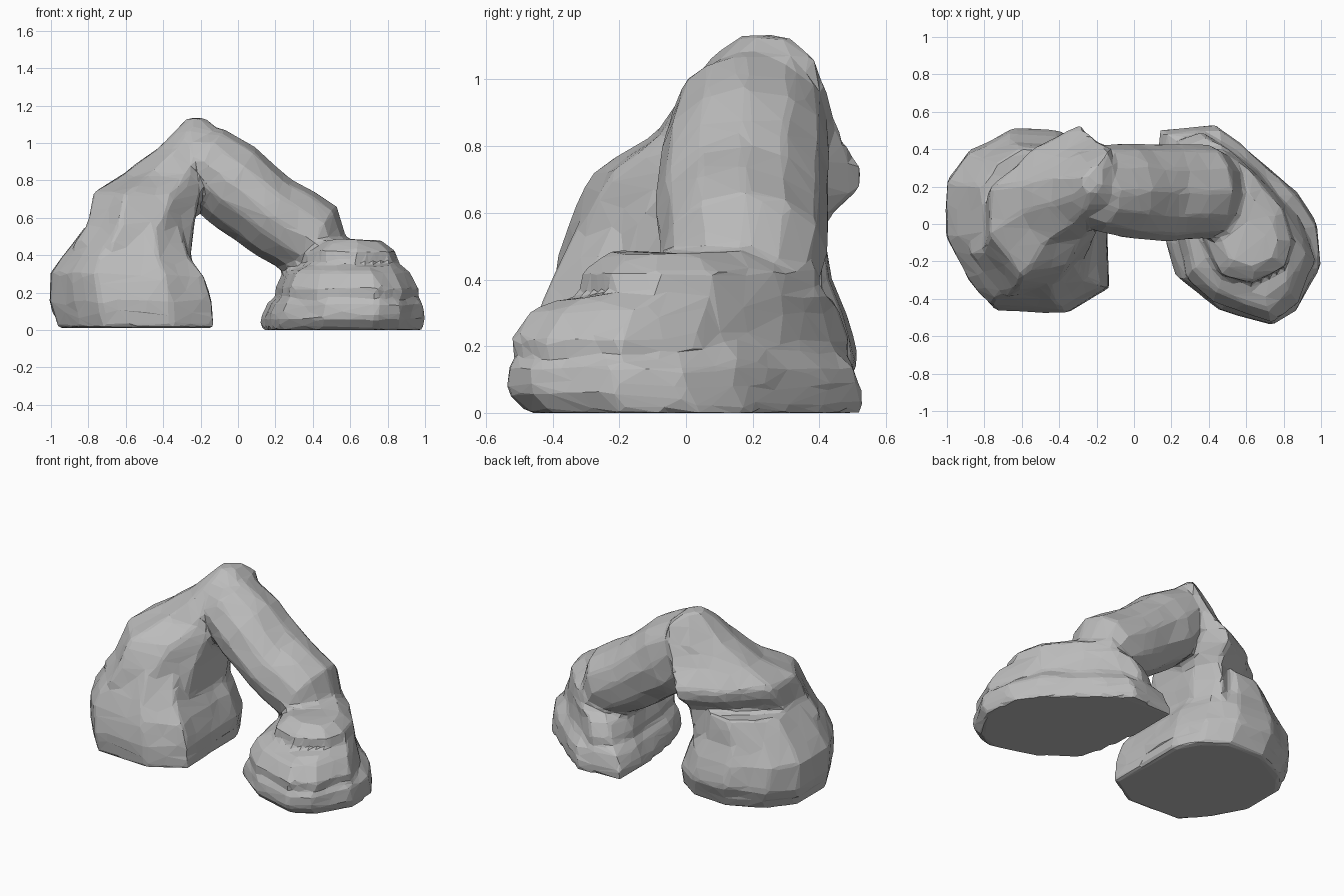
import bpy, bmesh, math
from mathutils import Vector, noise

cube = bpy.data.objects.get("Cube")
if cube:
    bpy.data.objects.remove(cube)

stone = bpy.data.materials.new("grey stone")
stone.use_nodes = True
GREY = (0.5, 0.5, 0.5, 1)
stone.diffuse_color = GREY
stone.node_tree.nodes["Principled BSDF"].inputs["Base Color"].default_value = GREY

body = bmesh.new()


def skin(rings):
    """Closed skin over a stack of rings with equal point counts."""
    loops = [[body.verts.new(p) for p in ring] for ring in rings]
    n = len(loops[0])
    for low, high in zip(loops, loops[1:]):
        for i in range(n):
            j = (i + 1) % n
            body.faces.new((low[i], low[j], high[j], high[i]))
    body.faces.new(loops[0][::-1])
    body.faces.new(loops[-1])


def loft(outline, levels):
    """Stack an outline, fitted at each level to (z, x0, x1, y0, y1)."""
    xs, ys = zip(*outline)
    rings = []
    for z, x0, x1, y0, y1 in levels:
        sx = (x1 - x0) / (max(xs) - min(xs))
        sy = (y1 - y0) / (max(ys) - min(ys))
        rings.append([(x0 + (x - min(xs)) * sx, y0 + (y - min(ys)) * sy, z)
                      for x, y in outline])
    skin(rings)


# Right foot: broad, rounded base
loft([(-.13, -.35), (-.14, -.1), (-.14, .18), (-.22, .34), (-.38, .45), (-.62, .46),
      (-.84, .36), (-.97, .2), (-.97, -.1), (-.85, -.32), (-.72, -.46), (-.35, -.48)],
     [(.01, -.96, -.13, -.47, .46), (.15, -1, -.14, -.48, .51),
      (.3, -1, -.19, -.45, .48), (.4, -.93, -.26, -.41, .44), (.56, -.81, -.31, -.32, .41)])

# Right column rising to the peak
loft([(-.25, -.1), (-.25, .32), (-.33, .5), (-.57, .36), (-.78, .15),
      (-.78, -.1), (-.62, -.33), (-.4, -.27)],
     [(.3, -.85, -.27, -.36, .42), (.46, -.87, -.25, -.39, .42),
      (.57, -.8, -.24, -.36, .43), (.66, -.78, -.22, -.32, .52),
      (.73, -.77, -.2, -.27, .53), (.83, -.61, -.15, -.11, .47),
      (.97, -.43, -.1, 0, .42), (1.07, -.33, -.1, .07, .38), (1.13, -.27, -.17, .16, .31)])

# Left foot: wide low slab, stepped body cut back at the rear, and a crown
loft([(.17, -.1), (.22, -.27), (.45, -.45), (.73, -.53), (.86, -.45), (.99, -.22),
      (.97, 0), (.87, .16), (.56, .43), (.43, .53), (.14, .5), (.12, .3)],
     [(0, .12, .99, -.48, .53), (.06, .12, 1, -.54, .53),
      (.14, .16, .99, -.54, .51), (.24, .28, .84, -.4, .4)])
loft([(.24, -.1), (.28, -.28), (.42, -.42), (.72, -.52), (.86, -.42), (.95, -.2),
      (.86, .02), (.64, .26), (.47, .4), (.36, .46), (.24, .42), (.2, .25)],
     [(.08, .2, .95, -.5, .48), (.22, .2, .97, -.53, .49),
      (.31, .24, .92, -.46, .46), (.345, .32, .88, -.38, .44)])
loft([(.35, -.1), (.45, -.27), (.62, -.31), (.8, -.22), (.84, -.1), (.78, .08),
      (.6, .28), (.45, .39), (.36, .25)],
     [(.25, .33, .88, -.3, .42), (.42, .38, .85, -.31, .4),
      (.48, .46, .77, -.23, .24)])

# Leaning limb from the peak down into the left foot
slope = Vector((.57, 0, .82))
rings = []
for x, y, z, width, thick in [(-.3, .2, .95, .18, .14), (-.19, .19, .91, .23, .2),
                              (-.03, .18, .78, .26, .23), (.17, .17, .62, .26, .22),
                              (.4, .17, .48, .25, .22), (.5, .17, .25, .2, .18)]:
    ring = []
    for i in range(12):
        a = math.tau * i / 12
        side, up = math.cos(a), math.sin(a)
        # the belly hangs lower toward the rear
        hang = 1.03 + .15 * side if up < 0 else 1
        ring.append(Vector((x, y, z)) + Vector((0, width * side, 0))
                    + slope * (thick * up * hang))
    rings.append(ring)
skin(rings)

bmesh.ops.recalc_face_normals(body, faces=body.faces)
mesh = bpy.data.meshes.new("rock_arch")
body.to_mesh(mesh)
body.free()
arch = bpy.data.objects.new("rock_arch", mesh)
bpy.context.collection.objects.link(arch)


def bake(kind, **settings):
    """Add one modifier and bake its result into the mesh."""
    mod = arch.modifiers.new(kind.lower(), kind)
    for key, value in settings.items():
        setattr(mod, key, value)
    graph = bpy.context.evaluated_depsgraph_get()
    result = bpy.data.meshes.new_from_object(arch.evaluated_get(graph))
    arch.modifiers.clear()
    arch.data = result


# Fuse the parts, soften the seams, weather the surface, then cut it to facets
bake("REMESH", mode='VOXEL', voxel_size=.02)
bake("SMOOTH", factor=.5, iterations=3)
for v in arch.data.vertices:
    if v.co.z > .08:
        v.co += noise.noise_vector(v.co * 5) * .012
bake("DECIMATE", ratio=.05)
for v in arch.data.vertices:
    v.co.z = max(v.co.z, 0)
arch.data.materials.clear()
arch.data.materials.append(stone)
for p in arch.data.polygons:
    p.use_smooth = False
    p.material_index = 0
arch.data.name = "rock_arch"
